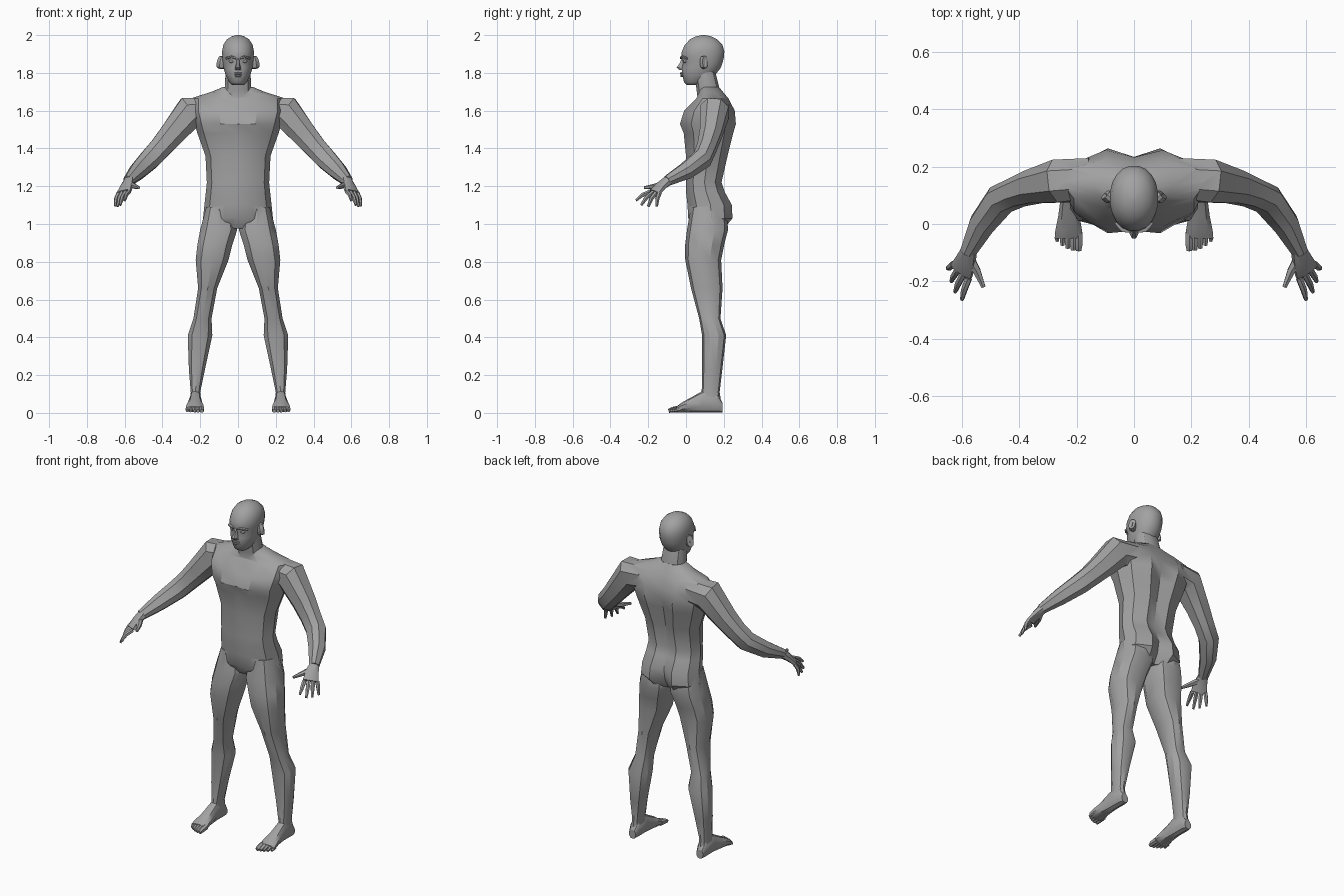
import bpy, bmesh
from math import sin, cos, pi, radians, copysign
from mathutils import Vector as V

if "Cube" in bpy.data.objects:
    bpy.data.objects.remove(bpy.data.objects["Cube"])

skin = bpy.data.materials.new("plain grey skin")
skin.use_nodes = True
GREY = (0.36, 0.36, 0.36, 1)
skin.diffuse_color = GREY
skin.node_tree.nodes["Principled BSDF"].inputs["Base Color"].default_value = GREY


def rounded(n, power=0.85):
    """Unit outline between a circle and a box."""
    out = []
    for i in range(n):
        c, s = cos(2 * pi * (i + 0.5) / n), sin(2 * pi * (i + 0.5) / n)
        out.append((copysign(abs(c) ** power, c), copysign(abs(s) ** power, s)))
    m = max(p[0] for p in out)
    return [(a / m, b / m) for a, b in out]


def loft(bm, rings):
    rows = [[bm.verts.new(p) for p in r] for r in rings]
    n = len(rows[0])
    for a, b in zip(rows, rows[1:]):
        for i in range(n):
            j = (i + 1) % n
            bm.faces.new((a[i], a[j], b[j], b[i]))
    bm.faces.new(rows[0])
    bm.faces.new(rows[-1][::-1])


def level(z, x0, x1, y0, y1, n=10, power=0.85):
    """Horizontal ring filling the given box."""
    cx, cy, rx, ry = (x0 + x1) / 2, (y0 + y1) / 2, (x1 - x0) / 2, (y1 - y0) / 2
    return [V((cx + a * rx, cy + b * ry, z)) for a, b in rounded(n, power)]


def tube(bm, path, radii, wide=(0, 1, 0), n=8):
    """Rings square to a path; radii are (along wide, across)."""
    pts, rings = [V(p) for p in path], []
    for i, p in enumerate(pts):
        d = (pts[min(i + 1, len(pts) - 1)] - pts[max(i - 1, 0)]).normalized()
        w = V(wide)
        w = (w - d * w.dot(d)).normalized()
        t = d.cross(w)
        rings.append([p + w * a * radii[i][0] + t * b * radii[i][1] for a, b in rounded(n)])
    loft(bm, rings)


def finish(name, bm, side=1):
    if side < 0:
        bmesh.ops.scale(bm, vec=(-1, 1, 1), verts=bm.verts)
    bmesh.ops.recalc_face_normals(bm, faces=bm.faces)
    me = bpy.data.meshes.new(name)
    bm.to_mesh(me)
    bm.free()
    me.materials.append(skin)
    ob = bpy.data.objects.new(name, me)
    bpy.context.collection.objects.link(ob)
    return ob


def smooth(ob, angle=32):
    bpy.ops.object.select_all(action="DESELECT")
    ob.select_set(True)
    bpy.context.view_layer.objects.active = ob
    bpy.ops.object.shade_smooth_by_angle(angle=radians(angle))


# Torso: height, half width, front, back, front groove, back groove
TORSO = [
    (1.725, .08, .075, .175, 0, 0), (1.70, .14, .07, .195, 0, .005),
    (1.665, .25, .055, .225, .005, .015), (1.60, .25, -.01, .258, .008, .025),
    (1.53, .23, -.032, .264, .008, .03), (1.48, .215, -.012, .25, 0, .03),
    (1.36, .172, 0, .22, 0, .025), (1.22, .165, 0, .188, 0, .015),
    (1.17, .17, 0, .205, 0, .015), (1.10, .178, .008, .243, 0, .03),
    (1.03, .185, .012, .246, 0, .045), (.975, .15, .045, .2, 0, .03)]


def torso_ring(z, w, f, b, gf, gb):
    half = [(.4, f), (.84, f + (b - f) * .2), (1, f + (b - f) * .52),
            (.86, f + (b - f) * .82), (.4, b)]
    right = [V((w * k, y, z)) for k, y in half]
    left = [V((-p.x, p.y, z)) for p in reversed(right)]
    return [V((0, f + gf, z))] + right + [V((0, b - gb, z))] + left


bm = bmesh.new()
loft(bm, [torso_ring(*r) for r in TORSO])
body = finish("body", bm)

# Neck, legs and arms are welded to the torso
limbs = []
bm = bmesh.new()
tube(bm, [(0, .125, 1.64), (0, .115, 1.72), (0, .1, 1.8)],
     [(.06, .072), (.06, .07), (.055, .066)], n=12)
limbs.append(finish("neck", bm))

LEG = [(1.09, .03, .168, .03, .21), (.97, .004, .2, .01, .218),
       (.89, .03, .215, 0, .198), (.81, .05, .224, 0, .182),
       (.66, .11, .211, .03, .19), (.5, .14, .236, .072, .18),
       (.41, .136, .266, .088, .21), (.23, .175, .26, .088, .19),
       (.11, .2, .25, .085, .176), (.05, .197, .255, .075, .185)]
ARM = [(.15, .16, 1.6), (.255, .15, 1.592), (.35, .13, 1.475), (.41, .11, 1.405),
       (.465, .085, 1.345), (.53, 0, 1.28), (.58, -.1, 1.228)]
ARM_R = [(.07, .07), (.075, .085), (.058, .066), (.05, .058), (.05, .055),
         (.042, .045), (.025, .028)]
for side in (1, -1):
    bm = bmesh.new()
    loft(bm, [level(*r) for r in LEG])
    limbs.append(finish("leg", bm, side))
    bm = bmesh.new()
    tube(bm, ARM, ARM_R)
    limbs.append(finish("arm", bm, side))

bpy.context.view_layer.objects.active = body
for ob in limbs:
    mod = body.modifiers.new("weld", "BOOLEAN")
    mod.operation, mod.solver, mod.object = "UNION", "EXACT", ob
    bpy.ops.object.modifier_apply(modifier=mod.name)
    bpy.data.objects.remove(ob)
smooth(body)

# Hands: palm, four fingers and a thumb
INDEX, LITTLE = V((.577, -.19, 1.17)), V((.63, -.14, 1.166))
TIPS = [(.6, -.264, 1.125), (.624, -.237, 1.1), (.637, -.2, 1.093), (.65, -.155, 1.094)]
for side, word in ((1, "left"), (-1, "right")):
    bm = bmesh.new()
    knuckle = (INDEX + LITTLE) / 2
    tube(bm, [(.575, -.09, 1.233), (.588, -.13, 1.204), knuckle],
         [(.026, .024), (.036, .02), (.044, .014)], wide=(1, 1, 0))
    for i, tip in enumerate(TIPS):
        base = INDEX.lerp(LITTLE, i / 3)
        mid = base.lerp(V(tip), .5) + V((.004, -.004, .006))
        tube(bm, [base, mid, tip], [(.011, .011), (.01, .01), (.006, .006)], (1, 1, 0), 6)
    tube(bm, [(.575, -.12, 1.212), (.548, -.165, 1.2), (.525, -.22, 1.192)],
         [(.018, .016), (.013, .012), (.007, .007)], (1, 0, 0), 6)
    smooth(finish(word + "_hand", bm, side))

    # Feet: heel to ball, then five toes
    bm = bmesh.new()
    foot = [(.192, .205, .247, .055), (.165, .196, .256, .1), (.09, .196, .256, .115),
            (.03, .19, .264, .082), (-.02, .182, .274, .055), (-.05, .181, .277, .034)]
    loft(bm, [[V((p.x, y, p.y)) for p in level(0, x0, x1, .004, h)]
              for y, x0, x1, h in foot])
    for i in range(5):
        x, r = .193 + i * .0188, .013 - i * .0012
        end = -.092 + i * i * .002
        tube(bm, [(x, -.03, .022), (x, end + .02, .017), (x, end, .01)],
             [(r, r + .003), (r, r), (r * .7, r * .7)], (1, 0, 0), 6)
    smooth(finish(word + "_foot", bm, side))

    # Ears
    bm = bmesh.new()
    tube(bm, [(.07, .09, 1.853), (.088, .092, 1.855), (.1, .102, 1.858)],
         [(.016, .03), (.02, .034), (.018, .032)], n=10)
    tube(bm, [(.095, .097, 1.852), (.103, .099, 1.854)],
         [(.006, .016), (.008, .02)], n=8)
    smooth(finish(word + "_ear", bm, side))

    # Eyes and brows
    bm = bmesh.new()
    bmesh.ops.create_uvsphere(bm, u_segments=12, v_segments=8, radius=.013)
    bmesh.ops.scale(bm, vec=(1.2, .8, .7), verts=bm.verts)
    bmesh.ops.translate(bm, vec=(.034, -.004, 1.862), verts=bm.verts)
    smooth(finish(word + "_eye", bm, side), 60)
    bm = bmesh.new()
    tube(bm, [(.01, -.021, 1.878), (.035, -.017, 1.885), (.062, .006, 1.877)],
         [(.01, .006), (.012, .006), (.008, .005)], n=6)
    smooth(finish(word + "_brow", bm, side), 60)

# Head: height, half width, front, back
HEAD = [(1.736, .03, .005, .06), (1.75, .046, -.01, .12), (1.79, .066, -.02, .155),
        (1.825, .076, -.022, .183), (1.855, .08, -.015, .194), (1.88, .083, -.026, .2),
        (1.915, .084, -.022, .203), (1.95, .077, -.005, .192), (1.978, .058, .022, .165),
        (1.993, .034, .052, .134), (2, .01, .082, .104)]
bm = bmesh.new()
loft(bm, [level(z, -w, w, f, b, 20, .95) for z, w, f, b in HEAD])
smooth(finish("head", bm), 50)

# Nose and lips
bm = bmesh.new()
loft(bm, [level(z, -w, w, f, .01, 8) for z, w, f in
          ((1.88, .008, -.022), (1.85, .009, -.034), (1.828, .015, -.05), (1.815, .017, -.036))])
smooth(finish("nose", bm), 40)
bm = bmesh.new()
for z, y in ((1.797, -.031), (1.784, -.029)):
    tube(bm, [(-.024, y + .016, z), (0, y + .006, z), (.024, y + .016, z)],
         [(.004, .003), (.007, .006), (.004, .003)], n=6)
smooth(finish("lips", bm), 60)
